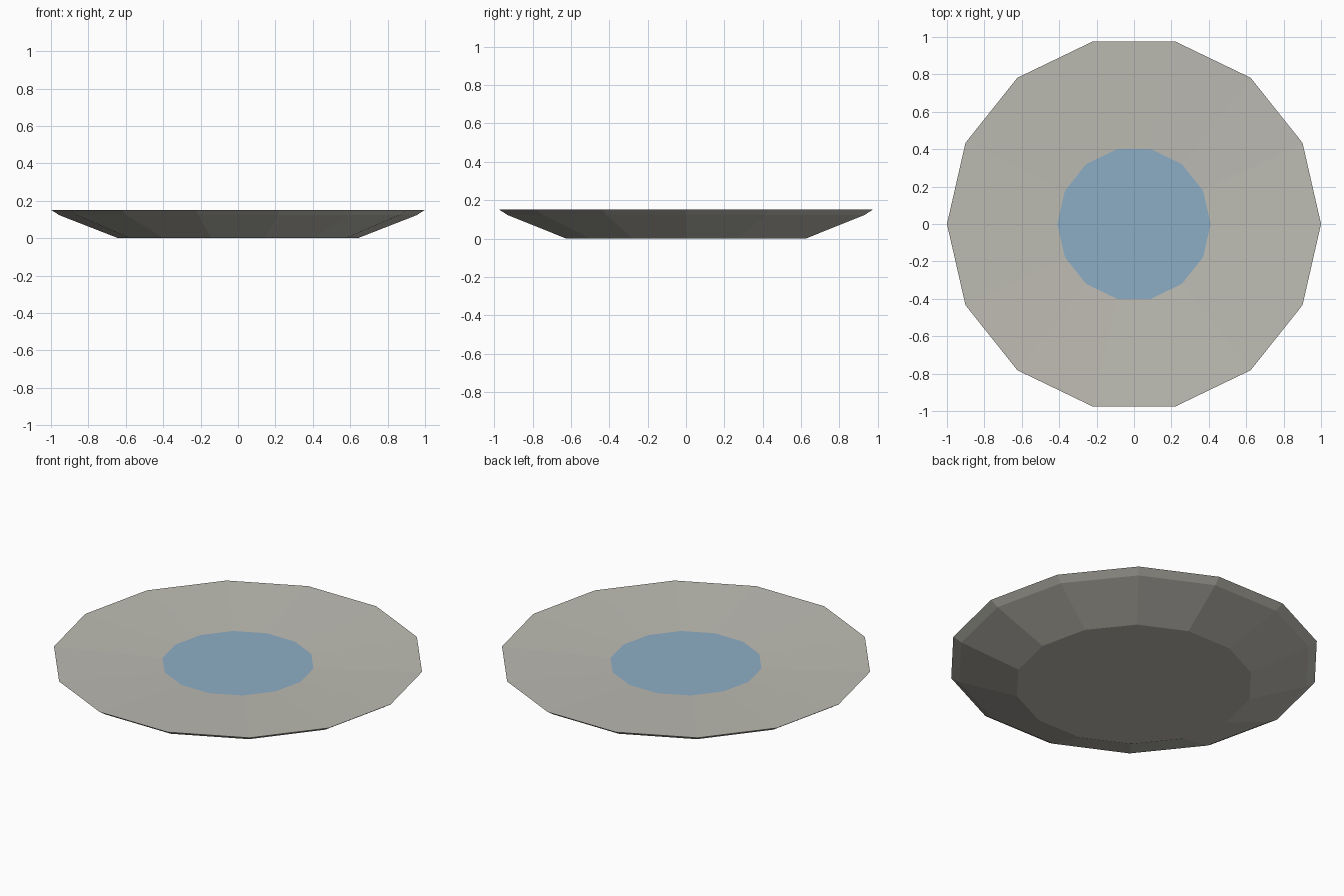
import bpy, bmesh, math

if "Cube" in bpy.data.objects:
    bpy.data.objects.remove(bpy.data.objects["Cube"])

SIDES = 14


def material(name, rgb):
    m = bpy.data.materials.new(name)
    m.diffuse_color = (*rgb, 1)
    m.use_nodes = True
    m.node_tree.nodes["Principled BSDF"].inputs["Base Color"].default_value = m.diffuse_color
    return m


stone = material("warm grey", (0.51, 0.50, 0.45))
blue = material("soft blue", (0.27, 0.42, 0.56))

# Dish profile from the underside, around the rim, to the centre disc: (radius, height)
profile = [(0.64, 0.0), (0.955, 0.123), (1.0, 0.152), (0.41, 0.128)]

bm = bmesh.new()
rings = []
for r, z in profile:
    rings.append([bm.verts.new((r * math.cos(2 * math.pi * i / SIDES),
                                r * math.sin(2 * math.pi * i / SIDES), z))
                  for i in range(SIDES)])

# Sloped sides, rim and inner slope
for low, high in zip(rings, rings[1:]):
    for i in range(SIDES):
        j = (i + 1) % SIDES
        bm.faces.new((low[i], low[j], high[j], high[i]))

# Flat base and blue centre disc
bm.faces.new(rings[0][::-1])
centre = bm.faces.new(rings[-1])
centre.material_index = 1

bmesh.ops.recalc_face_normals(bm, faces=bm.faces[:])
mesh = bpy.data.meshes.new("dish")
bm.to_mesh(mesh)
bm.free()
mesh.materials.append(stone)
mesh.materials.append(blue)
dish = bpy.data.objects.new("dish", mesh)
bpy.context.collection.objects.link(dish)
